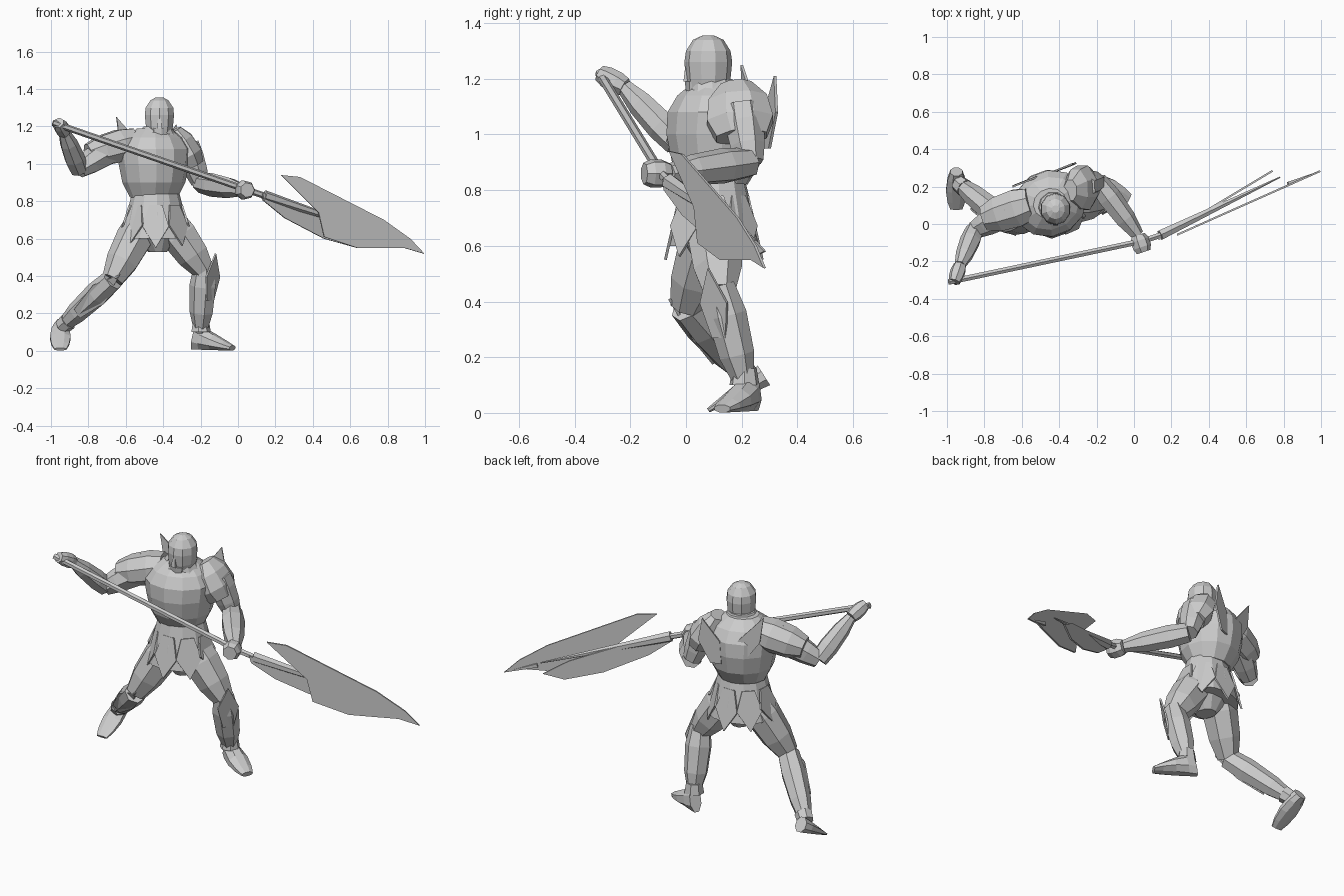
import bpy, bmesh, math
from mathutils import Vector as V

if "Cube" in bpy.data.objects:
    bpy.data.objects.remove(bpy.data.objects["Cube"])

shade = (0.6, 0.6, 0.6, 1)
grey = bpy.data.materials.new("plain grey")
grey.use_nodes = True
grey.diffuse_color = shade
grey.node_tree.nodes["Principled BSDF"].inputs["Base Color"].default_value = shade

RIGHTWARD, BACK, UP = V((1, 0, 0)), V((0, 1, 0)), V((0, 0, 1))
# The body is turned a little towards its right
BODY_BACK = V((-0.35, 0.94, 0))
BODY_SIDE = V((0.94, 0.35, 0))


def finish(name, bm):
    bmesh.ops.recalc_face_normals(bm, faces=bm.faces)
    mesh = bpy.data.meshes.new(name)
    bm.to_mesh(mesh)
    bm.free()
    mesh.materials.append(grey)
    obj = bpy.data.objects.new(name, mesh)
    bpy.context.collection.objects.link(obj)
    return obj


def loft(name, centres, widths, depths, sides=8, hint=BACK):
    """Skin oval sections along a path of centres."""
    bm = bmesh.new()
    rings = []
    last = len(centres) - 1
    for i, centre in enumerate(centres):
        along = centres[min(i + 1, last)] - centres[max(i - 1, 0)]
        side = along.cross(hint).normalized()
        depth = side.cross(along).normalized()
        ring = []
        for k in range(sides):
            angle = math.tau * (k + 0.5) / sides
            offset = (side * widths[i] * math.cos(angle)
                      + depth * depths[i] * math.sin(angle))
            ring.append(bm.verts.new(centre + offset))
        rings.append(ring)
    for low, high in zip(rings, rings[1:]):
        for k in range(sides):
            following = (k + 1) % sides
            bm.faces.new((low[k], low[following], high[following], high[k]))
    bm.faces.new(rings[0])
    bm.faces.new(rings[-1])
    return finish(name, bm)


def stack(name, x, y, profile, sides=10, hint=BODY_BACK):
    """Upright body part from a profile of (height, half width, half depth)."""
    heights, widths, depths = zip(*profile)
    centres = [V((x, y, height)) for height in heights]
    return loft(name, centres, widths, depths, sides, hint)


def limb(name, start, end, first, final, bulge=0.0, ratio=1.0, sides=7, hint=BACK):
    """Tapered limb that swells by the bulge in its middle."""
    steps = (0, 0.3, 0.7, 1) if bulge else (0, 1)
    radii = [first + (final - first) * t + bulge * math.sin(math.pi * t) for t in steps]
    centres = [start.lerp(end, t) for t in steps]
    return loft(name, centres, radii, [r * ratio for r in radii], sides, hint)


def plate(name, outline, thickness=0.01):
    bm = bmesh.new()
    bm.faces.new([bm.verts.new(point) for point in outline])
    bmesh.ops.triangulate(bm, faces=bm.faces)
    obj = finish(name, bm)
    solid = obj.modifiers.new("thickness", "SOLIDIFY")
    solid.thickness = thickness
    solid.offset = 0
    return obj


def leaf(name, base, tip, width, side=RIGHTWARD):
    """Leaf plate: narrow root, wide middle, pointed tip."""
    middle = base.lerp(tip, 0.5)
    reach = side * width
    plate(name, [base - reach / 2, middle - reach, tip, middle + reach, base + reach / 2])


def blade(name, slope, outline):
    """Flat blade whose depth grows steadily along x."""
    plate(name, [V((x, slope * x - 0.16, z)) for x, z in outline])


def boot(name, heel, toe, tall):
    steps = (0, 0.2, 0.5, 0.8, 1)
    heights = [tall * (1 - 0.8 * t) for t in steps]
    widths = [0.035 + 0.1 * t * (1 - t) for t in steps]
    centres = [heel.lerp(toe, t) + UP * h for t, h in zip(steps, heights)]
    loft(name, centres, widths, heights, hint=UP)


# Joints of the pose
right_shoulder, left_shoulder = V((-0.65, 0.08, 1.1)), V((-0.27, 0.2, 1.1))
right_elbow, left_elbow = V((-0.85, -0.03, 0.97)), V((-0.2, 0.23, 0.9))
right_wrist, left_wrist = V((-0.93, -0.22, 1.17)), V((0.02, -0.06, 0.86))
right_hip, left_hip = V((-0.5, 0.1, 0.7)), V((-0.37, 0.1, 0.7))
right_knee, left_knee = V((-0.67, 0, 0.38)), V((-0.18, 0.12, 0.43))
right_ankle, left_ankle = V((-0.94, 0.22, 0.13)), V((-0.2, 0.21, 0.1))
grip, pole_end = V((0.05, -0.09, 0.86)), V((-0.99, -0.31, 1.22))

# Torso
stack("cuirass", -0.45, 0.11, [
    (0.82, 0.13, 0.11), (0.9, 0.17, 0.16), (1, 0.19, 0.18),
    (1.08, 0.2, 0.175), (1.14, 0.16, 0.14), (1.19, 0.09, 0.08)], sides=12)
stack("skirt", -0.44, 0.1, [(0.6, 0.19, 0.165), (0.72, 0.16, 0.14), (0.84, 0.13, 0.11)],
      sides=12)
stack("pelvis", -0.43, 0.1, [(0.53, 0.05, 0.06), (0.6, 0.12, 0.1), (0.75, 0.14, 0.12)])

# Pointed skirt panels around the hips
hips = V((-0.44, 0.1, 0))
panels = 8
for index in range(panels):
    angle = math.tau * index / panels
    out = RIGHTWARD * math.sin(angle) - BACK * math.cos(angle) * 0.87
    along_hem = RIGHTWARD * math.cos(angle) + BACK * math.sin(angle)
    drop = 0.04 * abs(math.cos(angle))
    leaf(f"skirt_panel_{index}", hips + out * 0.14 + UP * 0.78,
         hips + out * 0.2 + UP * (0.59 - drop), 0.07, along_hem)

# Head
stack("collar", -0.43, 0.09, [(1.1, 0.15, 0.12), (1.16, 0.1, 0.09), (1.2, 0.075, 0.08)])
stack("helmet", -0.42, 0.08, [
    (1.14, 0.06, 0.07), (1.2, 0.076, 0.08), (1.26, 0.082, 0.086),
    (1.3, 0.078, 0.08), (1.34, 0.05, 0.055), (1.356, 0.02, 0.02)], hint=BACK)
brow = V((-0.42, 0.005, 1.25))
nose = brow - UP * 0.06
limb("nose_guard", brow, nose, 0.01, 0.02, sides=4)
limb("chin_guard", nose + BACK * 0.02, nose + BACK * 0.02 - UP * 0.05, 0.05, 0.04, ratio=0.6)

# Back fins
leaf("left_back_fin", V((-0.4, 0.29, 0.95)), V((-0.33, 0.32, 1.21)), 0.06, BODY_SIDE)
leaf("right_back_fin", V((-0.5, 0.26, 0.95)), V((-0.65, 0.2, 1.25)), 0.06, BODY_SIDE)

# Right arm, raised to the pole end
limb("right_pauldron", V((-0.55, 0.11, 1.12)), V((-0.8, 0.03, 1.05)),
     0.09, 0.07, 0.03, ratio=0.85, sides=8, hint=UP)
limb("right_upper_arm", right_shoulder, right_elbow, 0.08, 0.05, 0.01, hint=UP)
limb("right_forearm", right_elbow, right_wrist, 0.05, 0.03, 0.015)
limb("right_fist", right_wrist, pole_end + RIGHTWARD * 0.03, 0.035, 0.03, 0.01)

# Left arm, bent forward to the pole
limb("left_pauldron", V((-0.34, 0.18, 1.18)), V((-0.24, 0.2, 0.99)),
     0.04, 0.065, 0.035, ratio=1.5, sides=8)
limb("left_upper_arm", left_shoulder, left_elbow, 0.07, 0.05, 0.01)
limb("left_forearm", left_elbow, left_wrist, 0.055, 0.035, 0.02, hint=UP)
limb("left_fist", left_wrist, grip - BACK * 0.06, 0.04, 0.04, 0.015, hint=UP)

# Legs: thigh, calf, ankle cuff
limb("right_thigh", right_hip, right_knee, 0.09, 0.06, 0.025)
limb("left_thigh", left_hip, left_knee, 0.09, 0.06, 0.025)
limb("right_calf", right_knee, right_ankle, 0.06, 0.035, 0.02)
limb("left_calf", left_knee + UP * 0.03, left_ankle, 0.055, 0.035, 0.03)
limb("right_ankle_cuff", right_ankle, right_ankle.lerp(right_knee, 0.12), 0.045, 0.05)
limb("left_ankle_cuff", left_ankle, left_ankle + UP * 0.06, 0.055, 0.045)

# Shin guards, pointed above the knee
leaf("right_shin_guard", V((-0.86, 0.09, 0.2)), V((-0.63, -0.06, 0.41)),
     0.06, V((0.5, 0.3, -0.8)))
leaf("left_shin_guard", V((-0.15, 0.12, 0.27)), V((-0.12, 0.08, 0.52)),
     0.06, V((0.6, 0.8, 0)))

# Boots, the right one with its heel raised
boot("right_boot", V((-0.95, 0.28, 0.09)), V((-0.95, 0.08, 0)), 0.045)
boot("left_boot", V((-0.23, 0.24, 0)), V((-0.03, 0.13, 0)), 0.075)

# Pole weapon with twin blades
socket = V((0.14, -0.06, 0.83))
tip = V((0.995, 0.283, 0.52))
limb("pole", pole_end, grip, 0.017, 0.017, sides=6, hint=UP)
limb("pole_neck", grip, socket, 0.017, 0.017, sides=6, hint=UP)
limb("blade_socket", socket, V((0.78, 0.25, 0.62)), 0.03, 0.004, sides=6, hint=UP)
limb("blade_spike", tip.lerp(socket, 0.2), tip, 0.015, 0.002, sides=4, hint=UP)
blade("front_blade", 0.445, [
    (0.23, 0.94), (0.33, 0.93), (0.78, 0.7), (0.92, 0.6), (0.995, 0.52),
    (0.89, 0.55), (0.64, 0.55), (0.46, 0.61), (0.43, 0.74)])
blade("rear_blade", 0.6, [
    (0.13, 0.84), (0.14, 0.8), (0.25, 0.71), (0.46, 0.6),
    (0.64, 0.55), (0.74, 0.58), (0.62, 0.66), (0.43, 0.74)])
